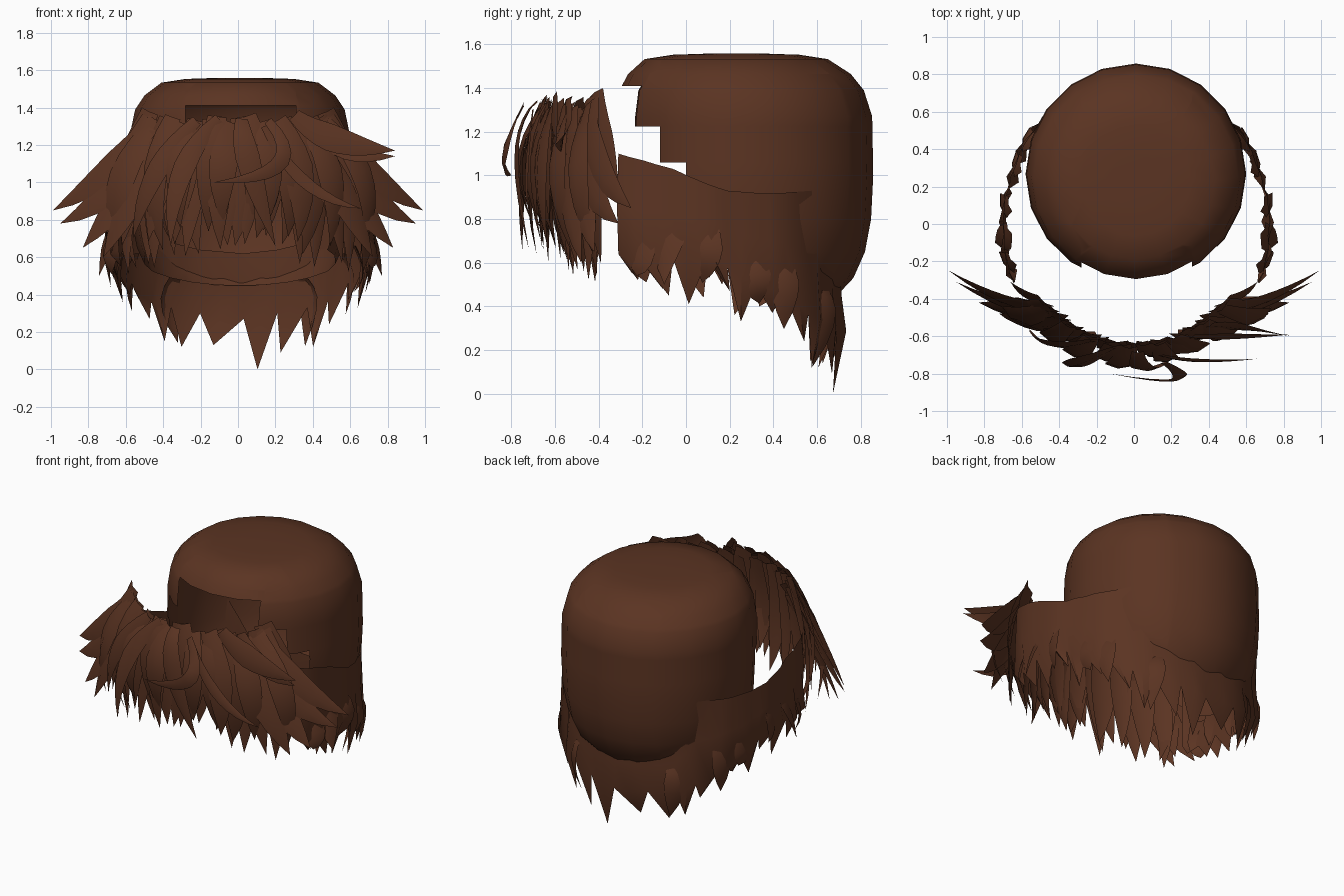
import bpy, bmesh, math, random
from mathutils import Vector

if "Cube" in bpy.data.objects:
    bpy.data.objects.remove(bpy.data.objects["Cube"])

random.seed(7)
brown = bpy.data.materials.new("brown hair")
brown.diffuse_color = (0.104, 0.034, 0.016, 1)
brown.use_nodes = True
brown.node_tree.nodes["Principled BSDF"].inputs["Base Color"].default_value = brown.diffuse_color
CENTRE = Vector((0, 0.27, 0))


def finish(name, bm, angle=50):
    me = bpy.data.meshes.new(name)
    bm.to_mesh(me)
    bm.free()
    ob = bpy.data.objects.new(name, me)
    bpy.context.collection.objects.link(ob)
    me.materials.append(brown)
    bpy.ops.object.select_all(action='DESELECT')
    ob.select_set(True)
    bpy.context.view_layer.objects.active = ob
    bpy.ops.object.shade_smooth_by_angle(angle=math.radians(angle))
    return ob


def outward(p):
    return Vector((p.x, p.y - CENTRE.y, 0)).normalized()


def add_lock(bm, root, mid, tip, width, root_width=0.6, steps=7):
    """Curved, ridged ribbon that tapers to a point."""
    root, mid, tip = Vector(root), Vector(mid), Vector(tip)
    ctrl = mid * 2 - (root + tip) / 2
    rows = []
    for i in range(steps):
        t = i / steps
        p = root * (1 - t) ** 2 + ctrl * 2 * t * (1 - t) + tip * t * t
        d = ((ctrl - root) * (1 - t) + (tip - ctrl) * t).normalized()
        n = outward(p)
        side = d.cross(n).normalized()
        grow = root_width + (1 - root_width) * min(1, t / 0.4)
        w = width / 2 * grow * (1 - max(0, (t - 0.4) / 0.6) ** 2)
        rows.append([bm.verts.new(q) for q in
                     (p - side * w, p + n * w * 0.25, p + side * w)])
    end = bm.verts.new(tip)
    for a, b in zip(rows, rows[1:]):
        for k in (0, 1):
            bm.faces.new((a[k], a[k + 1], b[k + 1], b[k]))
    for k in (0, 1):
        bm.faces.new((rows[-1][k], rows[-1][k + 1], end))


# --- Skull cap: lathed profile (radius, height, centre y) with a stepped face opening
profile = [(0.14, 1.558, 0.23), (0.29, 1.553, 0.23), (0.42, 1.533, 0.23), (0.51, 1.465, 0.245),
           (0.56, 1.39, 0.255), (0.585, 1.27, 0.268), (0.59, 1.0, 0.268), (0.58, 0.8, 0.268),
           (0.55, 0.65, 0.27), (0.495, 0.53, 0.272), (0.42, 0.45, 0.272)]
bm = bmesh.new()
SEG = 20
rings = []
for r, z, cy in profile:
    rings.append([bm.verts.new((0.01 + r * math.sin(2 * math.pi * i / SEG),
                                cy + r * math.cos(2 * math.pi * i / SEG), z))
                  for i in range(SEG)])
bm.faces.new(rings[0][::-1])
for a, b in zip(rings, rings[1:]):
    for i in range(SEG):
        j = (i + 1) % SEG
        bm.faces.new((a[i], a[j], b[j], b[i]))
for co, no in [((0, 0, 1.41), (0, 0, 1)), ((0, 0, 1.225), (0, 0, 1)), ((0, 0, 1.06), (0, 0, 1)),
               ((0, -0.12, 0), (0, 1, 0)), ((0, 0, 0), (0, 1, 0)), ((0, 0, 0.64), (0, 0.28, 1)),
               ((0.31, 0, 0), (1, 0, 0)), ((-0.28, 0, 0), (1, 0, 0))]:
    low = [f for f in bm.faces if f.calc_center_median().z < 1.5]
    geom = low + list({e for f in low for e in f.edges}) + list({v for f in low for v in f.verts})
    bmesh.ops.bisect_plane(bm, geom=geom, plane_co=co, plane_no=no)
gone = []
for f in bm.faces:
    c = f.calc_center_median()
    if (c.z < 1.41 and -0.28 < c.x < 0.31 and c.y < 0) or (c.z < 1.225 and c.y < -0.12) \
            or (c.z < 1.06 and c.y < 0) or c.z + 0.28 * c.y < 0.64:
        gone.append(f)
bmesh.ops.delete(bm, geom=gone, context='FACES')
bmesh.ops.recalc_face_normals(bm, faces=bm.faces)
if max(bm.faces, key=lambda f: f.calc_center_median().z).normal.z < 0:
    bmesh.ops.reverse_faces(bm, faces=bm.faces)
finish("skull_cap", bm, 80)

# --- Side and back curtain: sheet whose lower edge is cut into teeth
# stations: x, y, top z, notch z, tip z of the tooth that follows
half = [(0.66, -0.31, 1.10, 0.64, 0.52), (0.70, -0.20, 1.07, 0.60, 0.45), (0.715, -0.06, 1.03, 0.62, 0.41),
        (0.715, 0.10, 0.96, 0.62, 0.47), (0.69, 0.19, 0.93, 0.58, 0.33), (0.65, 0.32, 0.92, 0.50, 0.37),
        (0.59, 0.45, 0.92, 0.46, 0.24), (0.48, 0.56, 0.93, 0.36, 0.12), (0.37, 0.63, 0.68, 0.33, 0.09),
        (0.21, 0.69, 0.64, 0.30, 0.0)]
left = [(-x * 0.965, y, a, b, half[max(0, i - 1)][4] + 0.03) for i, (x, y, a, b, _) in enumerate(half)]
path = half + [(0.03, 0.71, 0.62, 0.27, 0.13)] + left[::-1]
bm = bmesh.new()
cols = []
for x, y, top, notch, tip in path:
    p = Vector((x, y, 0))
    n = outward(p)
    back = max(0, min(1, (y - 0.45) / 0.1))
    rim = 0.03 if 0.5 < y < 0.6 else 0
    cols.append([bm.verts.new(p + n * o + Vector((0, 0, z))) for o, z in
                 ((rim, top), (0.01 - 0.02 * back, (top + notch) / 2), (0.0, notch))])
for i in range(len(path) - 1):
    a, b = cols[i], cols[i + 1]
    p = (Vector(path[i][:2] + (0,)) + Vector(path[i + 1][:2] + (0,))) / 2
    n = outward(p)
    top, notch = ((path[i][k] + path[i + 1][k]) / 2 for k in (2, 3))
    tip = path[i][4]
    m = [bm.verts.new(p + n * o + Vector((0, 0, z))) for o, z in
         ((0.01, top), (0.012, (top + notch) / 2), (0.035, notch))]
    slant = Vector((p.y - 0.27, -p.x, 0)).normalized() * random.uniform(-0.06, 0.06)
    t = bm.verts.new(p + slant - n * 0.03 + Vector((0, 0, tip)))
    for l, r in ((a, m), (m, b)):
        for k in (0, 1):
            bm.faces.new((l[k], r[k], r[k + 1], l[k + 1]))
        bm.faces.new((l[2], r[2], t))
bmesh.ops.recalc_face_normals(bm, faces=bm.faces)
if sum(f.normal.dot(outward(f.calc_center_median())) for f in bm.faces) < 0:
    bmesh.ops.reverse_faces(bm, faces=bm.faces)
finish("side_and_back_curtain", bm, 50)

# --- Loose locks overlapping some of the notches
bm = bmesh.new()
for s in (1, -0.965):
    for i in (1, 3, 5, 6, 8):
        x, y, top, notch, tip = half[i]
        n = outward(Vector((x * s, y, 0)))
        root = Vector((x * s, y, notch + 0.16)) - n * 0.03
        mid = Vector((x * s, y, notch + 0.02)) + n * 0.01
        end = Vector((x * s + random.uniform(-.03, .03), y + random.uniform(-.04, .03),
                      tip + random.uniform(0.03, 0.10))) - n * 0.02
        add_lock(bm, root, mid, end, 0.14, steps=5)
    # lock kicked outward near the front of the curtain
    add_lock(bm, (0.69 * s, -0.02, 0.80), (0.72 * s, -0.08, 0.68), (0.77 * s, -0.10, 0.50), 0.14, steps=5)
finish("curtain_locks", bm)

# --- Fringe: three fanned layers of locks in front of the face
for layer, (count, push, lift) in enumerate([(13, -0.03, -0.03), (12, 0.0, -0.01), (9, 0.025, 0.04)]):
    bm = bmesh.new()
    for i in range(count):
        t = -1 + 2 * i / (count - 1)
        t += random.uniform(-0.05, 0.05)
        rx = 0.46 * t
        root = Vector((rx, -0.64 + 0.20 * t * t - push * 0.5, 1.33 + random.uniform(-0.05, 0.03)))
        tx = 0.60 * t + random.uniform(-0.08, 0.08)
        tip = Vector((tx, -0.67 + 0.24 * t * t - push * 0.6 + random.uniform(-0.02, 0.03),
                      0.67 - 0.14 * t * t + lift + random.uniform(-0.02, 0.09)))
        mid = (root + tip) / 2 + Vector((0.07 * t + random.uniform(-.04, .04),
                                         -0.05 + 0.02 * t * t - push, 0.03))
        add_lock(bm, root, mid, tip, random.uniform(0.13, 0.18), 0.65)
    finish("fringe_layer_%d" % (layer + 1), bm)

# --- Flared locks sweeping out at both temples
bm = bmesh.new()
for s in (1, -1):
    for root, mid, tip, w in [
            ((0.44, -0.44, 1.34), (0.68, -0.41, 1.07), (0.99, -0.25, 0.85), 0.17),
            ((0.46, -0.46, 1.28), (0.66, -0.44, 0.98), (0.95, -0.31, 0.78), 0.17),
            ((0.42, -0.48, 1.22), (0.62, -0.47, 0.92), (0.83, -0.42, 0.65), 0.18),
            ((0.38, -0.52, 1.25), (0.56, -0.53, 0.93), (0.72, -0.48, 0.60), 0.18),
            ((0.47, -0.41, 1.38), (0.57, -0.38, 1.14), (0.66, -0.31, 0.90), 0.16),
            ((0.40, -0.46, 1.30), (0.53, -0.48, 1.05), (0.62, -0.43, 0.66), 0.20)]:
        add_lock(bm, *[(p[0] * s, p[1], p[2]) for p in (root, mid, tip)], w, 0.7)
finish("temple_locks", bm)

# --- Flicked wisps on the outer surface
bm = bmesh.new()
for root, mid, tip, w in [
        ((0.16, -0.74, 1.33), (0.22, -0.83, 1.10), (-0.13, -0.80, 1.00), 0.09),
        ((0.30, -0.60, 1.36), (0.52, -0.60, 1.23), (0.84, -0.59, 1.17), 0.15),
        ((0.40, -0.54, 1.35), (0.56, -0.55, 1.18), (0.84, -0.60, 1.14), 0.11),
        ((0.14, -0.70, 1.30), (0.36, -0.73, 1.00), (0.66, -0.72, 0.86), 0.07),
        ((-0.10, -0.66, 1.34), (-0.30, -0.74, 1.05), (-0.36, -0.75, 0.66), 0.12),
        ((0.02, -0.68, 1.34), (0.06, -0.77, 1.10), (0.20, -0.72, 0.66), 0.13),
        ((-0.22, -0.62, 1.33), (-0.44, -0.64, 1.05), (-0.56, -0.56, 0.70), 0.12)]:
    add_lock(bm, root, mid, tip, w, 0.5, 9)
finish("flicked_wisps", bm)
